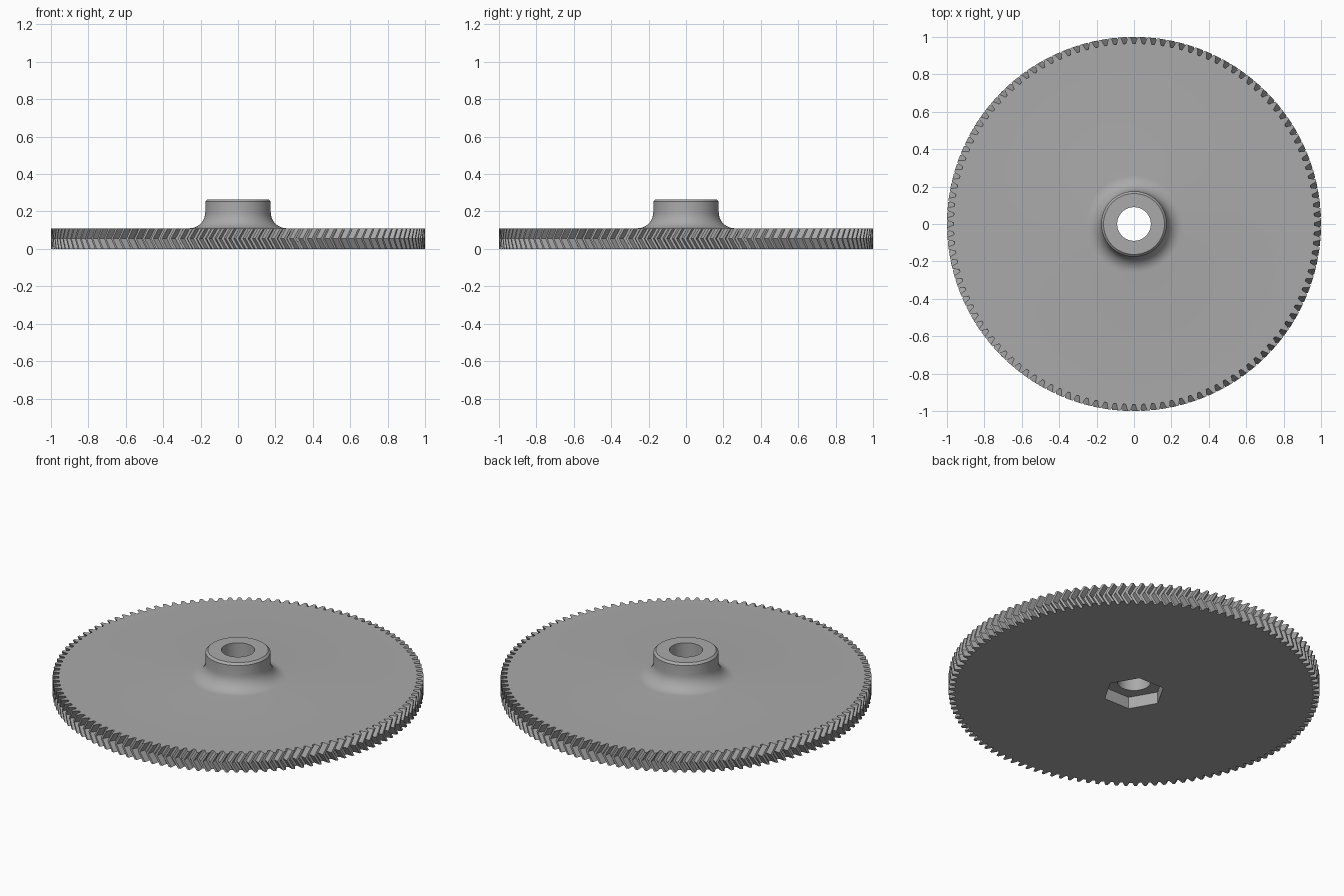
import bpy, bmesh, math
from math import cos, sin, pi, tau

if "Cube" in bpy.data.objects:
    bpy.data.objects.remove(bpy.data.objects["Cube"], do_unlink=True)

TEETH = 120
THICK = 0.11          # gear plate thickness
TWIST = 0.032         # angle the teeth sweep over half the thickness
HOLE = 0.09           # shaft bore radius
POCKET = 0.07         # depth of the hexagonal nut pocket
HEX = 0.167           # pocket corner radius
SEGMENTS = 96

bm = bmesh.new()


def loop(points, z):
    """Closed ring of vertices from (angle, radius) pairs."""
    verts = [bm.verts.new((r * cos(a), r * sin(a), z)) for a, r in points]
    return verts


def circle(r, z, n=SEGMENTS, start=0.0):
    return loop([(start + tau * i / n, r) for i in range(n)], z)


def bridge(a, b):
    """Wall of quads between two rings of equal count."""
    n = len(a)
    for i in range(n):
        j = (i + 1) % n
        bm.faces.new((a[i], a[j], b[j], b[i]))


def fill(outer, inner):
    """Flat face between an outer ring and a hole."""
    edges = []
    for ring in (outer, inner):
        for i, v in enumerate(ring):
            w = ring[(i + 1) % len(ring)]
            edges.append(bm.edges.get((v, w)) or bm.edges.new((v, w)))
    bmesh.ops.triangle_fill(bm, edges=edges, use_beauty=True, use_dissolve=False)


# Herringbone tooth rings: bottom, middle, top
tooth = [(0.14, 0.965), (0.26, 0.984), (0.37, 1.0),
         (0.63, 1.0), (0.74, 0.984), (0.86, 0.965)]


def tooth_ring(z, twist):
    return loop([((i + f) * tau / TEETH + twist, r)
                 for i in range(TEETH) for f, r in tooth], z)


bottom = tooth_ring(0, 0)
middle = tooth_ring(THICK / 2, -TWIST)
top = tooth_ring(THICK, 0)
bridge(bottom, middle)
bridge(middle, top)

# Hub: concave fillet, straight collar, chamfered lip, bore
fillet = 0.085
profile = [(0.175 + fillet * (1 - sin(t)), THICK + fillet * (1 - cos(t)))
           for t in (k * pi / 16 for k in range(9))]
profile += [(0.175, 0.253), (0.163, 0.265), (HOLE, 0.265), (HOLE, POCKET)]
hub = [circle(r, z) for r, z in profile]
for a, b in zip(hub, hub[1:]):
    bridge(a, b)

# Hexagonal nut pocket in the underside
hex_mouth = circle(HEX, 0, 6)
hex_floor = circle(HEX, POCKET, 6)
bridge(hex_mouth, hex_floor)

# Flat plate faces and pocket ceiling
fill(top, hub[0])
fill(bottom, hex_mouth)
fill(hex_floor, hub[-1])

bmesh.ops.recalc_face_normals(bm, faces=bm.faces)
mesh = bpy.data.meshes.new("herringbone_gear")
bm.to_mesh(mesh)
bm.free()
gear = bpy.data.objects.new("herringbone_gear", mesh)
bpy.context.collection.objects.link(gear)

# Plain grey plastic
grey = bpy.data.materials.new("grey")
grey.use_nodes = True
colour = (0.4, 0.4, 0.4, 1)
grey.diffuse_color = colour
grey.node_tree.nodes["Principled BSDF"].inputs["Base Color"].default_value = colour
mesh.materials.append(grey)

bpy.context.view_layer.objects.active = gear
gear.select_set(True)
bpy.ops.object.shade_smooth_by_angle(angle=math.radians(25))
